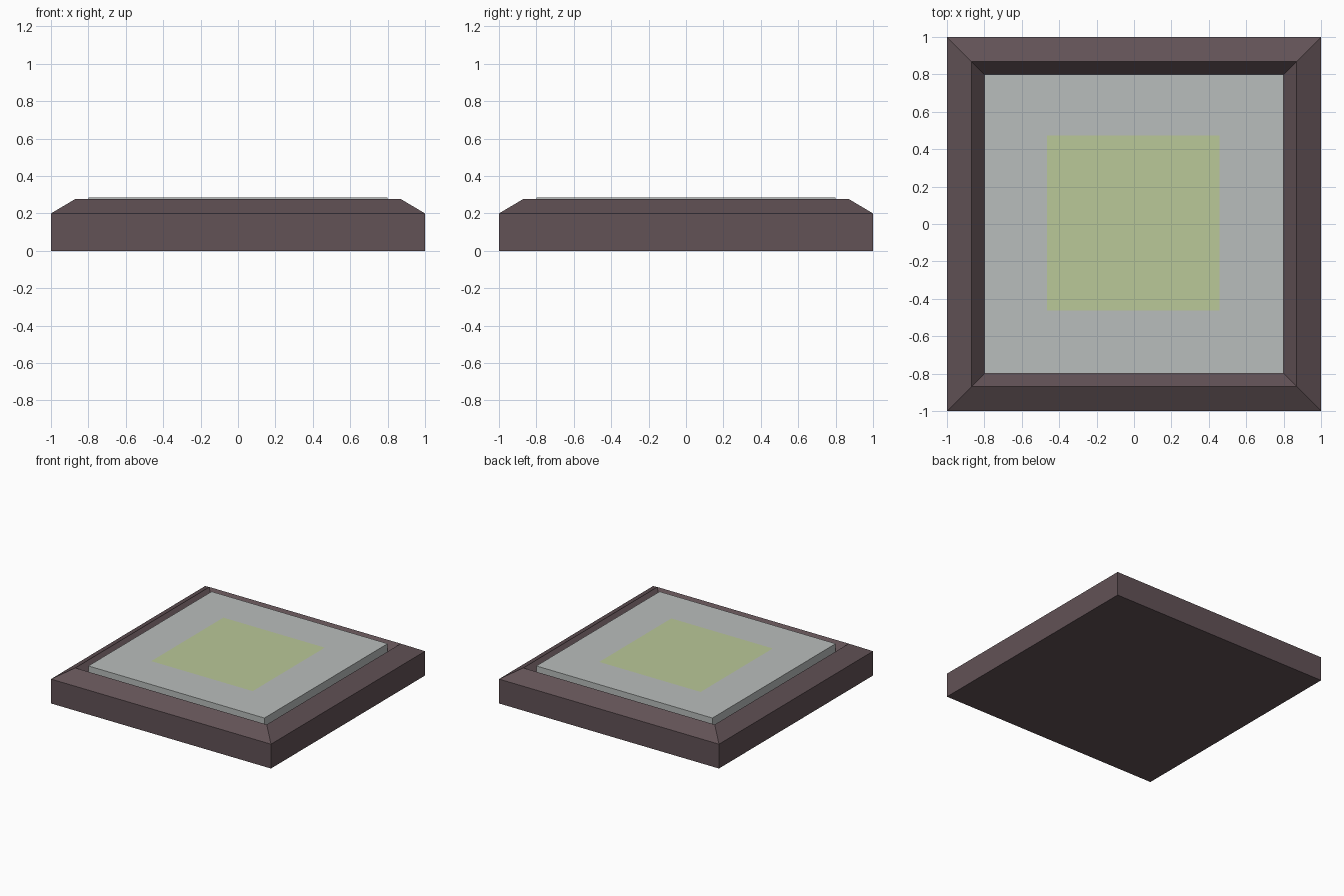
import bpy, bmesh

if "Cube" in bpy.data.objects:
    bpy.data.objects.remove(bpy.data.objects["Cube"])

def material(name, srgb):
    m = bpy.data.materials.new(name)
    lin = [((c / 255 + 0.055) / 1.055) ** 2.4 if c > 10 else c / 255 / 12.92 for c in srgb]
    m.diffuse_color = (*lin, 1)
    m.use_nodes = True
    m.node_tree.nodes["Principled BSDF"].inputs["Base Color"].default_value = m.diffuse_color
    return m

brown = material("dark brown frame", (98, 82, 86))
grey = material("pale grey panel", (185, 189, 188))
green = material("soft green patch", (186, 200, 152))

def finish(name, bm, mats):
    bmesh.ops.recalc_face_normals(bm, faces=bm.faces)
    me = bpy.data.meshes.new(name)
    bm.to_mesh(me)
    bm.free()
    for m in mats:
        me.materials.append(m)
    ob = bpy.data.objects.new(name, me)
    bpy.context.collection.objects.link(ob)
    return ob

# Frame: square rings (half width, height) joined from the bottom up and into the groove
bm = bmesh.new()
profile = [(1, 0), (1, 0.2), (0.87, 0.277), (0.8, 0.2)]
rings = [[bm.verts.new((sx * r, sy * r, z)) for sx, sy in ((-1, -1), (1, -1), (1, 1), (-1, 1))]
         for r, z in profile]
for a, b in zip(rings, rings[1:]):
    for i in range(4):
        j = (i + 1) % 4
        bm.faces.new((a[i], a[j], b[j], b[i]))
bm.faces.new(rings[0][::-1])
bm.faces.new(rings[-1])
finish("frame", bm, [brown])

# Panel: slab cut along the edges of the green patch
X0, X1, Y0, Y1 = -0.465, 0.457, -0.462, 0.474
bm = bmesh.new()
bmesh.ops.create_cube(bm, size=1)
for v in bm.verts:
    v.co = (v.co.x * 1.6, v.co.y * 1.6, 0.285 if v.co.z > 0 else 0.2)
for co, no in (((X0, 0, 0), (1, 0, 0)), ((X1, 0, 0), (1, 0, 0)),
               ((0, Y0, 0), (0, 1, 0)), ((0, Y1, 0), (0, 1, 0))):
    bmesh.ops.bisect_plane(bm, geom=bm.verts[:] + bm.edges[:] + bm.faces[:],
                           plane_co=co, plane_no=no)
bm.normal_update()
for f in bm.faces:
    c = f.calc_center_median()
    f.material_index = int(f.normal.z > 0.5 and X0 < c.x < X1 and Y0 < c.y < Y1)
finish("panel", bm, [grey, green])
